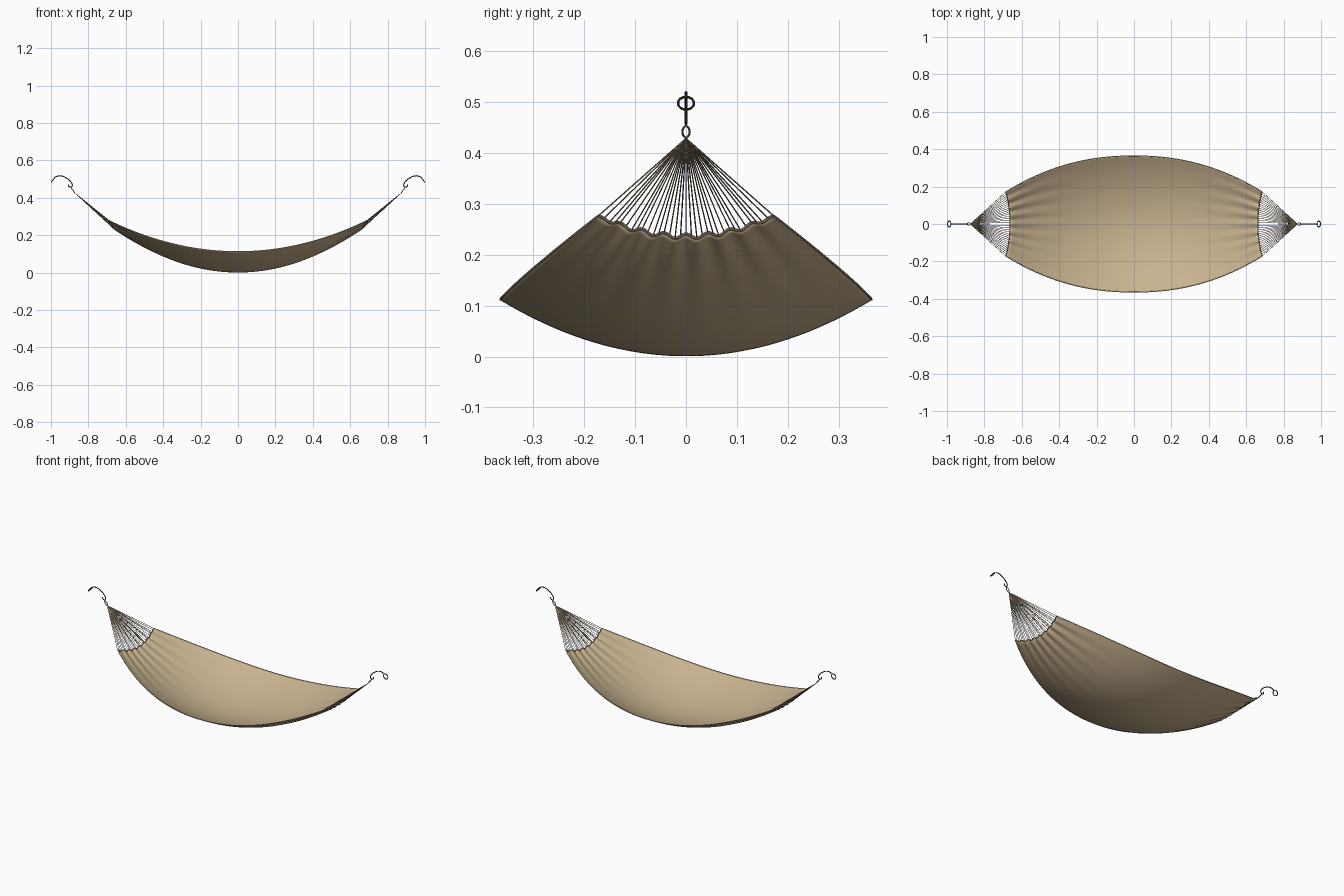
import bpy, math
from mathutils import Vector

if "Cube" in bpy.data.objects:
    bpy.data.objects.remove(bpy.data.objects["Cube"])


def material(name, rgb):
    m = bpy.data.materials.new(name)
    m.diffuse_color = (*rgb, 1)
    m.use_nodes = True
    m.node_tree.nodes["Principled BSDF"].inputs["Base Color"].default_value = m.diffuse_color
    return m


TAN = material("tan canvas", (0.58, 0.45, 0.28))
CORD = material("tan cord", (0.36, 0.28, 0.18))
METAL = material("dark metal", (0.04, 0.04, 0.045))


def sheet(s, v):
    """Point on the hanging cloth: s runs along the length, v across, both -1..1."""
    a = abs(s)
    half = 0.364 - 0.192 * a ** 2.2
    x = s * (0.662 + 0.023 * v * v)
    low = 0.002 + 0.234 * s * s
    rim = 0.112 + 0.164 * s * s
    z = low + (rim - low) * v * v
    # gathered pleats fading towards the middle
    z += 0.0045 * a ** 4 * math.cos(8 * math.pi * v) * (1 - v ** 8)
    return Vector((x, v * half, z))


def tubes(name, paths, radius, mat, cyclic=False, sides=2, kind='POLY'):
    """One mesh made of round tubes following the given point lists."""
    cu = bpy.data.curves.new(name, 'CURVE')
    cu.dimensions = '3D'
    cu.bevel_depth = radius
    cu.bevel_resolution = sides
    cu.use_fill_caps = True
    cu.resolution_u = 8
    for pts in paths:
        sp = cu.splines.new(kind)
        if kind == 'POLY':
            sp.points.add(len(pts) - 1)
            for p, co in zip(sp.points, pts):
                p.co = (*co, 1)
        else:
            sp.bezier_points.add(len(pts) - 1)
            for p, co in zip(sp.bezier_points, pts):
                p.co = co
                p.handle_left_type = p.handle_right_type = 'AUTO'
        sp.use_cyclic_u = cyclic
    cu.materials.append(mat)
    ob = bpy.data.objects.new(name, cu)
    bpy.context.collection.objects.link(ob)
    bpy.ops.object.select_all(action='DESELECT')
    ob.select_set(True)
    bpy.context.view_layer.objects.active = ob
    bpy.ops.object.convert(target='MESH')
    bpy.ops.object.shade_smooth_by_angle()
    return ob


def ring(center, along, ra, rb, n=24):
    """Ellipse in the plane spanned by 'along' and the y axis."""
    d = Vector(along).normalized()
    c = Vector(center)
    return [c + d * ra * math.cos(t) + Vector((0, rb * math.sin(t), 0))
            for t in (2 * math.pi * i / n for i in range(n))]


# cloth bed
NU, NV = 96, 96
verts = [sheet(-1 + 2 * i / NU, -1 + 2 * j / NV)
         for i in range(NU + 1) for j in range(NV + 1)]
W = NV + 1
faces = [(i * W + j, (i + 1) * W + j, (i + 1) * W + j + 1, i * W + j + 1)
         for i in range(NU) for j in range(NV)]
me = bpy.data.meshes.new("cloth_bed")
me.from_pydata(verts, [], faces)
me.materials.append(TAN)
bed = bpy.data.objects.new("cloth_bed", me)
bpy.context.collection.objects.link(bed)
mod = bed.modifiers.new("thickness", 'SOLIDIFY')
mod.thickness = 0.003
mod.offset = 0
for p in me.polygons:
    p.use_smooth = True

# hems along the long sides
tubes("side_hems", [[sheet(-1 + i / 30, v) for i in range(61)] for v in (-1, 1)],
      0.0025, TAN)

N = 33
for sx, side in ((-1, "left"), (1, "right")):
    # gathered end hem
    tubes(side + "_end_hem", [[sheet(sx, -1 + i / 48) for i in range(97)]], 0.003, CORD)
    # fan of strings meeting at one point
    apex = Vector((sx * 0.875, 0, 0.428))
    tubes(side + "_strings",
          [[sheet(sx, -1 + 2 * k / (N - 1)), apex] for k in range(N)],
          0.0013, CORD, sides=1)
    # cord loop
    tubes(side + "_cord_loop",
          [ring((sx * 0.883, 0, 0.441), (sx * 0.6, 0, 0.8), 0.014, 0.007)],
          0.0022, CORD, cyclic=True)
    # curved metal hook
    hook = [(0.980, 0.510), (0.953, 0.518), (0.915, 0.504), (0.893, 0.484),
            (0.886, 0.467), (0.893, 0.457), (0.904, 0.461), (0.907, 0.471)]
    tubes(side + "_hook", [[(sx * x, 0, z) for x, z in hook]], 0.0027, METAL,
          kind='BEZIER')
    # hanging eye at the tip
    tubes(side + "_eye",
          [ring((sx * 0.988, 0, 0.497), (sx * -0.6, 0, 0.8), 0.0155, 0.0155)],
          0.0025, METAL, cyclic=True)
